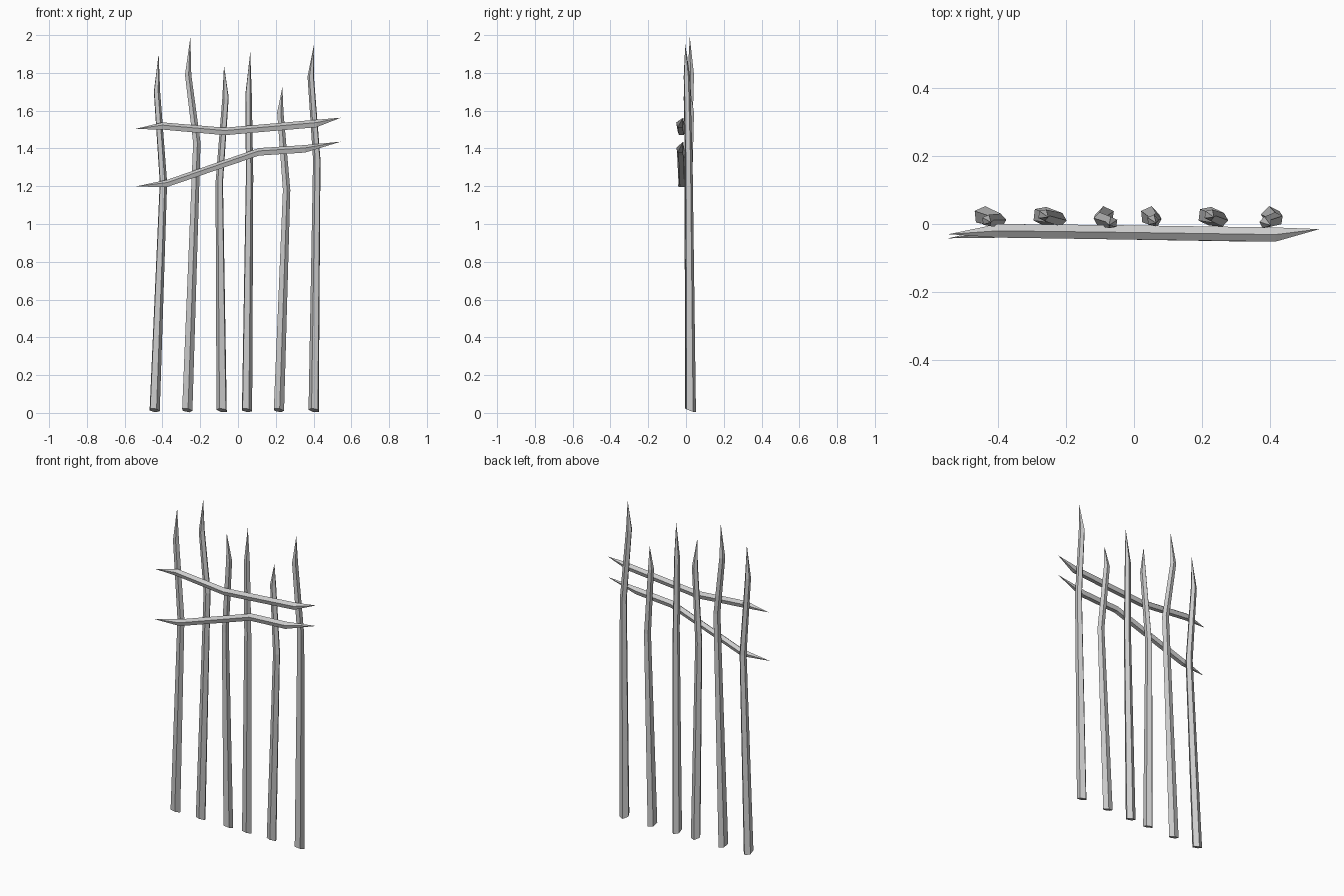
import bpy, bmesh
from math import sin, cos, pi, radians
from mathutils import Vector

if "Cube" in bpy.data.objects:
    bpy.data.objects.remove(bpy.data.objects["Cube"])

SIDES = 5


def stick(name, path, radii, u, v, turn=0.0, slant=None):
    """Five-sided bent stick; a zero radius makes a pointed end."""
    bm = bmesh.new()
    u, v = Vector(u), Vector(v)
    rings = []
    for i, (p, r) in enumerate(zip(path, radii)):
        if r == 0:
            rings.append([bm.verts.new(p)])
            continue
        ring = []
        for k in range(SIDES):
            a = 2 * pi * k / SIDES + radians(turn)
            co = Vector(p) + r * (u * sin(a) + v * cos(a))
            if slant and i == 0:
                co.z = slant * (1 - cos(a)) / 2 + 0.004 * (1 - sin(a))
            ring.append(bm.verts.new(co))
        rings.append(ring)
    for a, b in zip(rings, rings[1:]):
        for k in range(SIDES):
            n = (k + 1) % SIDES
            if len(a) == 1:
                bm.faces.new((a[0], b[n], b[k]))
            elif len(b) == 1:
                bm.faces.new((a[k], a[n], b[0]))
            else:
                bm.faces.new((a[k], a[n], b[n], b[k]))
    if len(rings[0]) > 1:
        bm.faces.new(rings[0])
    bmesh.ops.recalc_face_normals(bm, faces=bm.faces)
    mesh = bpy.data.meshes.new(name)
    bm.to_mesh(mesh)
    bm.free()
    obj = bpy.data.objects.new(name, mesh)
    bpy.context.collection.objects.link(obj)


# Upright pickets: base x, then bend, shoulder and tip as (x, y, z), then twist
pickets = [
    (-0.443, (-0.396, 0.010, 1.22), (-0.430, 0.010, 1.70), (-0.42, 0.005, 1.90), 12),
    (-0.270, (-0.219, 0.013, 1.43), (-0.265, 0.026, 1.79), (-0.252, 0.02, 1.99), 25),
    (-0.085, (-0.098, 0.014, 1.22), (-0.065, 0.004, 1.67), (-0.074, -0.004, 1.84), -10),
    (0.046, (0.060, 0.012, 1.25), (0.055, 0.010, 1.69), (0.065, 0.003, 1.91), 12),
    (0.215, (0.256, 0.013, 1.18), (0.223, 0.026, 1.59), (0.235, 0.02, 1.725), 25),
    (0.402, (0.418, 0.014, 1.34), (0.386, 0.004, 1.78), (0.402, -0.004, 1.95), -10),
]
for i, (x, bend, shoulder, tip, turn) in enumerate(pickets):
    stick(f"picket_{i + 1}", [(x, 0.024, 0), bend, shoulder, tip],
          [0.029, 0.021, 0.018, 0], (1, 0, 0), (0, 1, 0), turn, 0.02)

# Crooked rails across the front, pointed at both ends
rails = {
    "upper_rail": [(-0.545, -0.03, 1.503), (-0.40, -0.02, 1.517), (-0.07, -0.024, 1.488),
                   (0.415, -0.031, 1.53), (0.545, -0.015, 1.563)],
    "lower_rail": [(-0.545, -0.042, 1.198), (-0.375, -0.02, 1.213), (0.11, -0.027, 1.38),
                   (0.355, -0.031, 1.396), (0.545, -0.015, 1.436)],
}
for name, path in rails.items():
    stick(name, path, [0, 0.021, 0.022, 0.022, 0], (0, 1, 0), (0, 0, 1))
